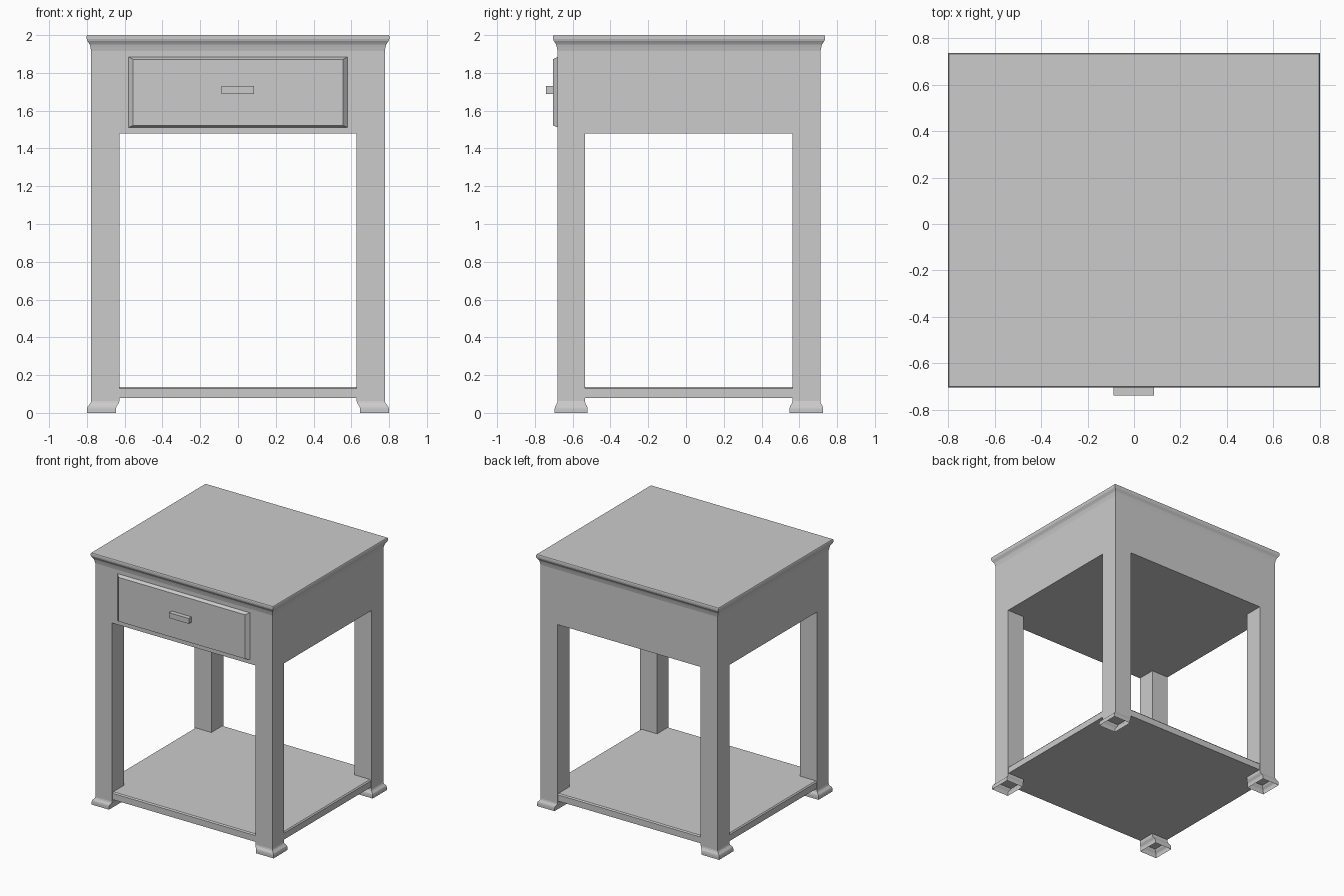
import bpy, bmesh

if "Cube" in bpy.data.objects:
    bpy.data.objects.remove(bpy.data.objects["Cube"])


def loft(name, rings, cap_bottom=True, cap_top=True):
    """Stack of rectangles (x0, x1, y0, y1, z) joined into a shell."""
    bm = bmesh.new()
    loops = []
    for x0, x1, y0, y1, z in rings:
        loops.append([bm.verts.new(p) for p in
                      ((x0, y0, z), (x1, y0, z), (x1, y1, z), (x0, y1, z))])
    for a, b in zip(loops, loops[1:]):
        for i in range(4):
            j = (i + 1) % 4
            bm.faces.new((a[i], a[j], b[j], b[i]))
    if cap_bottom:
        bm.faces.new(loops[0][::-1])
    if cap_top:
        bm.faces.new(loops[-1])
    mesh = bpy.data.meshes.new(name)
    bm.to_mesh(mesh)
    bm.free()
    obj = bpy.data.objects.new(name, mesh)
    bpy.context.collection.objects.link(obj)
    return obj


def box(name, x0, x1, y0, y1, z0, z1, **caps):
    return loft(name, [(x0, x1, y0, y1, z0), (x0, x1, y0, y1, z1)], **caps)


X, YF, YB = 0.777, -0.68, 0.712      # outer faces of the body

# drawer case
box("drawer_case", -X, X, YF, YB, 1.48, 1.915, cap_top=False)

# moulded top: profile of (overhang, height)
crown = [(0, 1.915), (0.004, 1.935), (0.008, 1.95), (0.014, 1.96),
         (0.021, 1.97), (0.024, 1.98), (0.024, 1.995), (0.021, 2.0)]
loft("table_top", [(-X - d, X + d, YF - d, YB + d, z) for d, z in crown],
     cap_bottom=False)

# legs and hollow flared feet: profile of (flare, height)
flare = [(1, 0), (1, 0.022), (0.85, 0.034), (0.45, 0.044), (0.15, 0.052), (0, 0.062)]
for side, s in (("left", -1), ("right", 1)):
    for end, y0, y1 in (("front", YF, -0.535), ("back", 0.563, YB)):
        xa, xb = sorted((s * 0.628, s * X))
        box(f"{end}_{side}_leg", xa, xb, y0, y1, 0.062, 1.48, cap_top=False)
        rings = []
        for f, z in flare:
            xa, xb = sorted((s * (0.628 + 0.018 * f), s * (X + 0.022 * f)))
            rings.append((xa, xb, y0 - 0.015 * f, y1 + 0.014 * f, z))
        loft(f"{end}_{side}_foot", rings, cap_bottom=False, cap_top=False)

# lower shelf with softened upper edge
loft("lower_shelf", [(-X + i, X - i, YF + i, YB - i, z)
                     for i, z in ((0.004, 0.078), (0.004, 0.128), (0.012, 0.137))])

# raised drawer front with bevelled border, built flat then stood up
drawer = loft("drawer_front", [(-0.58, 0.58, 1.512, 1.885, 0),
                               (-0.555, 0.555, 1.522, 1.872, 0.025)],
              cap_bottom=False)
for v in drawer.data.vertices:
    x, z, d = v.co
    v.co = (x, YF - d, z)

# drawer handle
box("drawer_handle", -0.088, 0.086, -0.74, -0.704, 1.688, 1.73)
